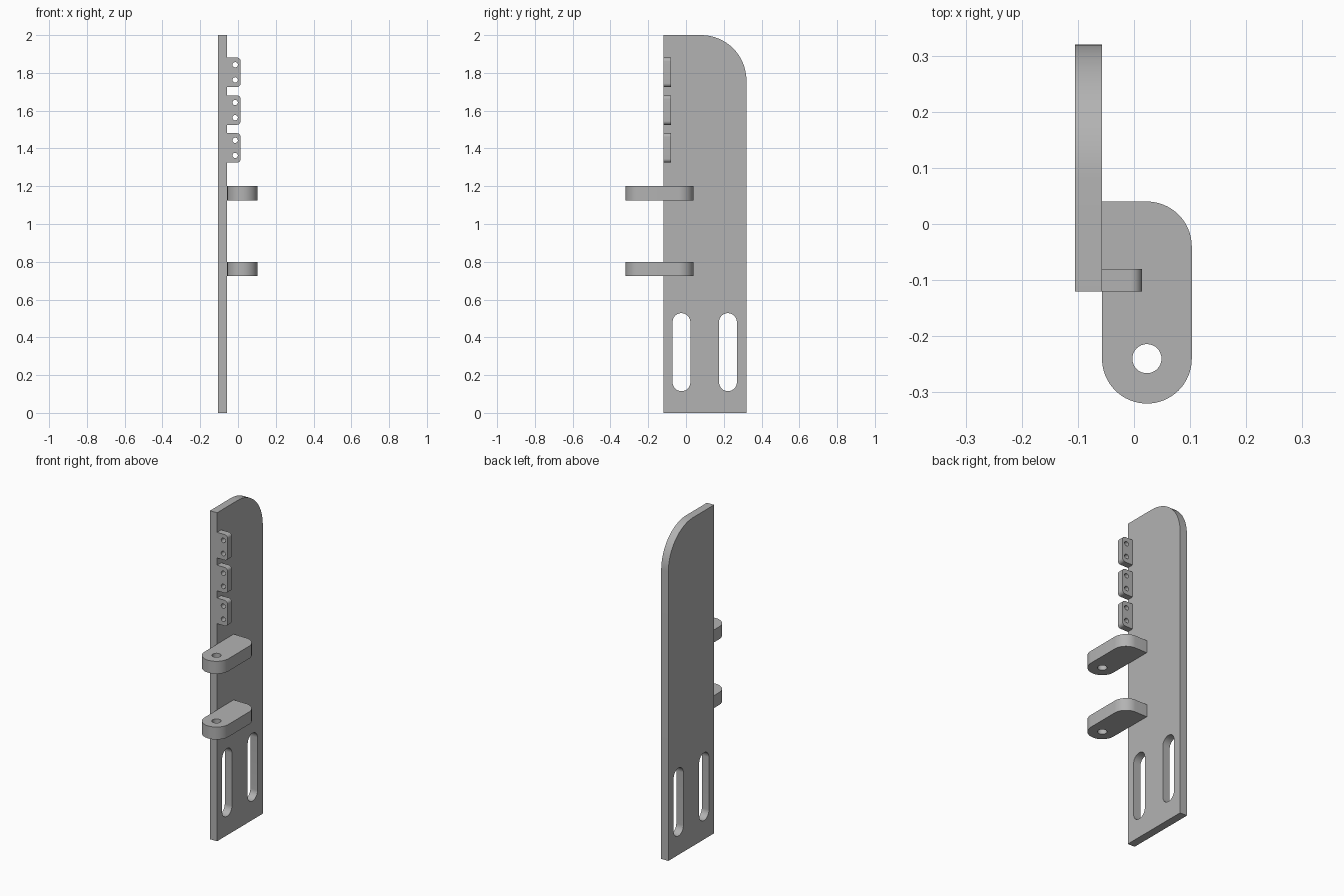
import bpy, bmesh, math
from mathutils import Vector

cube = bpy.data.objects.get("Cube")
if cube:
    bpy.data.objects.remove(cube, do_unlink=True)

grey = bpy.data.materials.new("plain grey")
grey.use_nodes = True
colour = (0.45, 0.45, 0.45, 1)
grey.diffuse_color = colour
grey.node_tree.nodes["Principled BSDF"].inputs["Base Color"].default_value = colour


def rounded(u0, u1, v0, v1, radii, steps=16):
    """Rectangle outline, corner radii counter-clockwise from lower left."""
    corners = [(u0, v0, 1, 1), (u1, v0, -1, 1), (u1, v1, -1, -1), (u0, v1, 1, -1)]
    pts = []
    for i, ((u, v, du, dv), r) in enumerate(zip(corners, radii)):
        if r == 0:
            pts.append((u, v))
            continue
        for s in range(steps + 1):
            a = math.pi * (1 + i / 2 + s / steps / 2)
            p = (u + du * r + r * math.cos(a), v + dv * r + r * math.sin(a))
            if not pts or math.dist(p, pts[-1]) > 1e-5:
                pts.append(p)
    if math.dist(pts[0], pts[-1]) < 1e-5:
        pts.pop()
    return pts


def circle(u, v, r):
    return rounded(u - r, u + r, v - r, v + r, [r] * 4, 8)


def prism(name, loops, place, depth):
    """Fill an outline with holes, then extrude it by depth."""
    bm = bmesh.new()
    edges = []
    for loop in loops:
        vs = [bm.verts.new(place(u, v)) for u, v in loop]
        edges += [bm.edges.new((a, b)) for a, b in zip(vs, vs[1:] + vs[:1])]
    bmesh.ops.triangle_fill(bm, edges=edges, use_beauty=True)
    ext = bmesh.ops.extrude_face_region(bm, geom=bm.faces[:], use_keep_orig=True)
    moved = [g for g in ext["geom"] if isinstance(g, bmesh.types.BMVert)]
    bmesh.ops.translate(bm, verts=moved, vec=Vector(depth))
    bmesh.ops.recalc_face_normals(bm, faces=bm.faces[:])
    mesh = bpy.data.meshes.new(name)
    bm.to_mesh(mesh)
    bm.free()
    mesh.materials.append(grey)
    ob = bpy.data.objects.new(name, mesh)
    bpy.context.collection.objects.link(ob)
    bpy.ops.object.select_all(action="DESELECT")
    ob.select_set(True)
    bpy.context.view_layer.objects.active = ob
    bpy.ops.object.shade_smooth_by_angle(angle=math.radians(30))
    return ob


INNER = -0.057  # side of the plate that carries the fittings

# Upright plate with one rounded top corner and two slots
slots = [rounded(y, y + 0.094, 0.115, 0.528, [0.047] * 4) for y in (-0.071, 0.175)]
prism("back_plate", [rounded(-0.12, 0.32, 0, 2, [0, 0, 0.24, 0])] + slots,
      lambda y, z: (INNER, y, z), (-0.048, 0, 0))

# Two horizontal lugs with a pin hole
for i, z in enumerate((0.724, 1.124)):
    prism(f"hinge_lug_{i + 1}",
          [rounded(INNER, 0.103, -0.32, 0.04, [0.08, 0.08, 0.08, 0]),
           circle(0.023, -0.24, 0.026)],
          lambda x, y: (x, y, z), (0, 0, 0.076))

# Three small tabs with two screw holes each
for i, z in enumerate((1.325, 1.525, 1.725)):
    prism(f"screw_tab_{i + 1}",
          [rounded(INNER, 0.014, z, z + 0.156, [0, 0.02, 0.02, 0]),
           circle(-0.015, z + 0.038, 0.014), circle(-0.015, z + 0.118, 0.014)],
          lambda x, y: (x, -0.12, y), (0, 0.04, 0))
